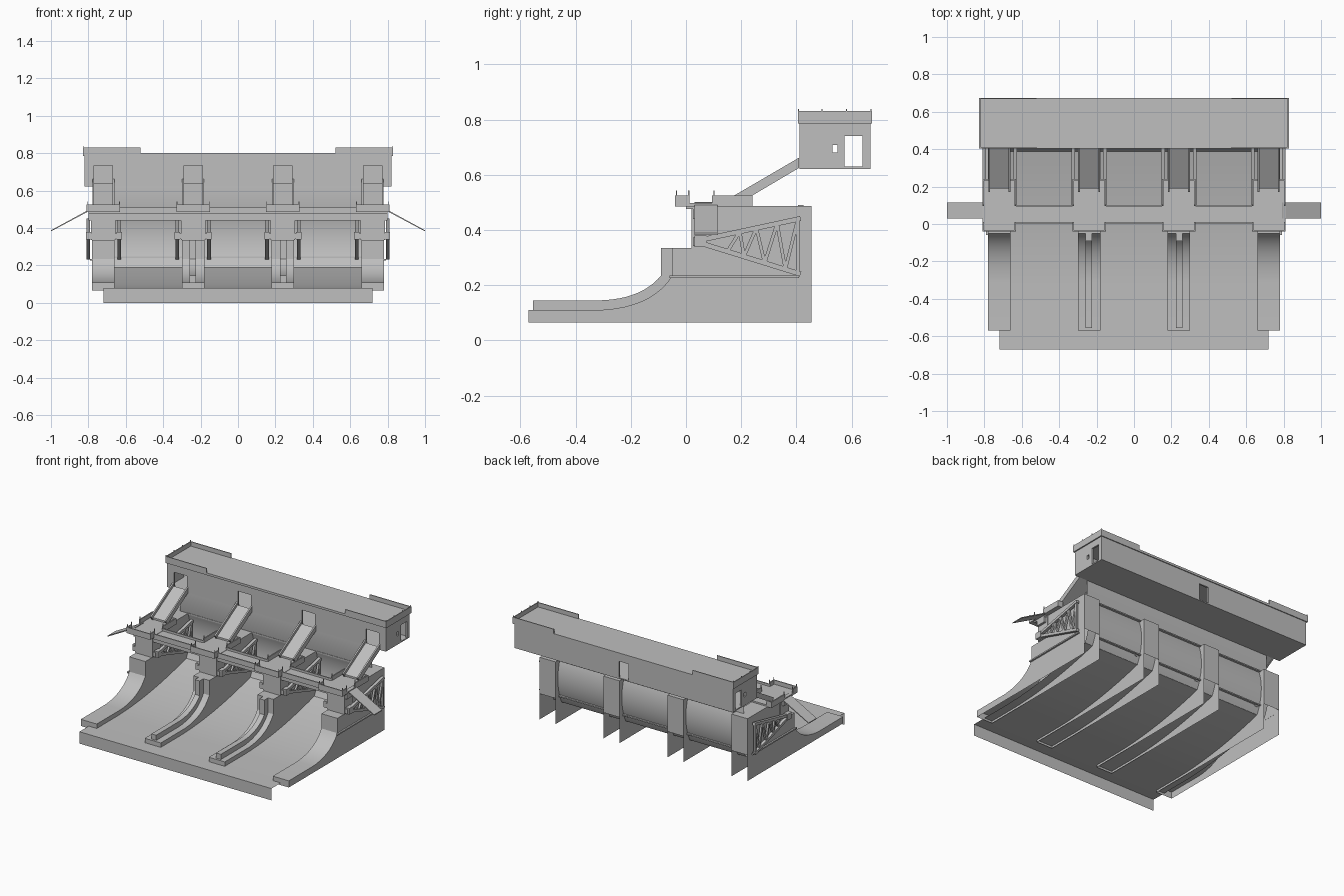
import bpy, bmesh, math
from mathutils import Vector

if "Cube" in bpy.data.objects:
    bpy.data.objects.remove(bpy.data.objects["Cube"], do_unlink=True)

concrete = bpy.data.materials.new("concrete_grey")
concrete.use_nodes = True
GREY = (0.52, 0.52, 0.52, 1)
concrete.diffuse_color = GREY
concrete.node_tree.nodes["Principled BSDF"].inputs["Base Color"].default_value = GREY


def finish(name, bm, smooth=False):
    me = bpy.data.meshes.new(name)
    bm.to_mesh(me)
    bm.free()
    me.materials.append(concrete)
    if smooth:
        me.shade_smooth()
        me.set_sharp_from_angle(angle=math.radians(30))
    ob = bpy.data.objects.new(name, me)
    bpy.context.collection.objects.link(ob)
    return ob


def add_box(bm, x0, x1, y0, y1, z0, z1):
    vs = bmesh.ops.create_cube(bm, size=1)["verts"]
    for v in vs:
        v.co = Vector(((x0 + x1) / 2 + v.co.x * (x1 - x0),
                       (y0 + y1) / 2 + v.co.y * (y1 - y0),
                       (z0 + z1) / 2 + v.co.z * (z1 - z0)))


def boxes(name, items):
    bm = bmesh.new()
    for b in items:
        add_box(bm, *b)
    return finish(name, bm)


def extrude(name, profile, x0, x1, caps=True, skip=(), close=True):
    """Sweep a (y, z) profile along x; edges listed in skip stay open."""
    bm = bmesh.new()
    a = [bm.verts.new((x0, y, z)) for y, z in profile]
    b = [bm.verts.new((x1, y, z)) for y, z in profile]
    n = len(profile)
    for i in range(n if close else n - 1):
        if i not in skip:
            j = (i + 1) % n
            bm.faces.new((a[i], a[j], b[j], b[i]))
    if caps:
        bm.faces.new(a[::-1])
        bm.faces.new(b)
        bmesh.ops.recalc_face_normals(bm, faces=bm.faces)
    return finish(name, bm, True)


def bend(p, c, q, n=12):
    """Quadratic curve from p to q pulled toward c."""
    return [tuple((1 - t) ** 2 * u + 2 * t * (1 - t) * v + t * t * w
                  for u, v, w in zip(p, c, q)) for t in [i / n for i in range(n + 1)]]


def add_beam(bm, x, p, q, w=0.012, depth=0.014):
    d = Vector((0, q[0] - p[0], q[1] - p[1]))
    vs = bmesh.ops.create_cube(bm, size=1)["verts"]
    along = d.normalized()
    across = Vector((0, -along.z, along.y))
    mid = Vector((x, (p[0] + q[0]) / 2, (p[1] + q[1]) / 2))
    for v in vs:
        c = v.co.copy()
        v.co = mid + along * c.y * d.length + across * c.z * w + Vector((c.x * depth, 0, 0))


PIERS = (-0.72, -0.24, 0.24, 0.72)
BAYS = (-0.48, 0, 0.48)

# Spillway floor: open sheet with a front lip
floor = [(-0.67, 0), (-0.67, 0.08)] + bend((-0.35, 0.08), (0.0, 0.085), (0.39, 0.19))
extrude("spillway", floor, -0.72, 0.72, caps=False, close=False)

# Curved gate wall, bulging upstream around the arm pivot
PIVOT, R = (0.06, 0.36), 0.37
angles = [math.radians(-27.5 + 47.5 * i / 16) for i in range(17)]
gate = [(PIVOT[0] + R * math.cos(a), PIVOT[1] + R * math.sin(a)) for a in angles]
extrude("gate_wall", gate + [(0.41, 0.625)], -0.72, 0.72, caps=False, close=False)
boxes("gate_seams", [(b - 0.18, b + 0.18, 0.405, 0.425, z, z + 0.008)
                     for b in BAYS for z in (0.24, 0.482)])

# Piers, open at the bottom and at the lower back
curve = bend((-0.31, 0.11), (-0.12, 0.12), (-0.05, 0.235))
pier = ([(0.455, 0.065), (-0.57, 0.065), (-0.57, 0.11)] + curve +
        [(-0.05, 0.335), (0.02, 0.335), (0.02, 0.487), (0.455, 0.487), (0.455, 0.24)])
for c in PIERS:
    extrude("pier", pier, c - 0.06, c + 0.06, skip=(0, len(pier) - 1))

# Raised ribs on the inner piers
rib = ([(0.0, 0.15), (-0.31, 0.09), (-0.555, 0.09), (-0.555, 0.145)] +
       bend((-0.31, 0.145), (-0.16, 0.15), (-0.09, 0.235)) +
       [(-0.09, 0.335), (0.0, 0.335)])
for s in (-1, 1):
    extrude("pier_rib", rib, s * 0.2425 - 0.018, s * 0.2425 + 0.018)
    boxes("side_ledge", [(s * 0.785 - 0.006, s * 0.785 + 0.006, -0.06, 0.41, 0.226, 0.235)])

# Pier head blocks and bearing caps
boxes("pier_heads", [(c - 0.065, c + 0.065, 0.02, 0.11, 0.335, 0.487) for c in PIERS])
boxes("bearing_caps", [(c - 0.085, c + 0.085, 0.025, 0.075, 0.342, 0.372) for c in PIERS])

# Radial arm trusses at both sides of each bay and on the outer walls
bm = bmesh.new()
top = lambda y: (y, 0.365 + (y - 0.06) * 0.215)
low = lambda y: (y, 0.350 - (y - 0.06) * 0.31)
arm_x = [b + s * 0.155 for b in BAYS for s in (-1, 1)] + [-0.8, 0.8]
stations = (0.15, 0.21, 0.285, 0.36)
for x in arm_x:
    add_beam(bm, x, top(0.04), top(0.415), 0.018, 0.02)
    add_beam(bm, x, low(0.04), low(0.415), 0.018, 0.02)
    for i, y in enumerate(stations):
        add_beam(bm, x, low(y), top(y + 0.045))
        if i:
            add_beam(bm, x, top(stations[i - 1] + 0.045), low(y))
    add_beam(bm, x, low(0.405), top(0.405))
    add_box(bm, x - 0.014, x + 0.014, 0.03, 0.075, 0.338, 0.38)
finish("gate_arms", bm)

# Service deck with girder, landings at the piers and kerbs over the bays
deck = [(-0.8, 0.8, 0.0, 0.1, 0.475, 0.495), (-0.8, 0.8, 0.025, 0.095, 0.44, 0.475)]
deck += [(c - 0.09, c + 0.09, -0.04, 0.24, 0.485, 0.497) for c in PIERS]
boxes("deck", deck)
boxes("bay_kerbs", [(b - 0.15, b + 0.15, y, y + 0.008, 0.495, 0.51)
                    for b in BAYS for y in (0.0, 0.094)])
walls = []
for c in PIERS:
    walls.append((c - 0.09, c + 0.09, -0.04, -0.033, 0.49, 0.525))
    for s in (-1, 1):
        e = c + s * 0.086
        walls += [(e - 0.004, e + 0.004, -0.04, 0.012, 0.49, 0.525),
                  (e - 0.004, e + 0.004, 0.095, 0.24, 0.49, 0.525),
                  (c + s * 0.07 - 0.018, c + s * 0.07 + 0.018, 0.233, 0.24, 0.49, 0.525)]
        walls += [(e - 0.002, e + 0.002, y, y + 0.004, 0.52, 0.542)
                  for y in (-0.036, 0.008, 0.1)]
boxes("landing_parapets", walls)

# Sloping side wings
for s in (-1, 1):
    bm = bmesh.new()
    pts = [(0.79, 0.502), (1.0, 0.388), (1.0, 0.382), (0.79, 0.494)]
    a = [bm.verts.new((s * x, 0.03, z)) for x, z in pts]
    b = [bm.verts.new((s * x, 0.115, z)) for x, z in pts]
    for i in range(4):
        bm.faces.new((a[i], a[i - 1], b[i - 1], b[i]))
    bm.faces.new(a)
    bm.faces.new(b[::-1])
    bmesh.ops.recalc_face_normals(bm, faces=bm.faces)
    finish("side_wing", bm)

# Stair ramps from the landings up to the house doors
for c in PIERS:
    extrude("ramp_floor", [(0.19, 0.5), (0.19, 0.512), (0.41, 0.642), (0.41, 0.627)],
            c - 0.055, c + 0.055)
    for s in (-1, 1):
        extrude("ramp_side", [(0.19, 0.495), (0.17, 0.522), (0.41, 0.662), (0.41, 0.625)],
                c + s * 0.054 - 0.005, c + s * 0.054 + 0.005)

# Gate house: thin walls split around their openings (start, end, sill, head)
HX, Y0, Y1, Z0, Z1, T = 0.82, 0.412, 0.668, 0.625, 0.79, 0.012


def wall(name, u0, u1, openings, place):
    parts, u = [], u0
    for a, b, sill, head in sorted(openings):
        parts += [(u, a, Z0, Z1), (a, b, head, Z1)]
        if sill > Z0:
            parts.append((a, b, Z0, sill))
        u = b
    parts.append((u, u1, Z0, Z1))
    boxes(name, [place(*p) for p in parts])


wall("house_front", -HX, HX, [(c - 0.05, c + 0.05, Z0, 0.735) for c in PIERS],
     lambda a, b, z, w: (a, b, Y0, Y0 + T, z, w))
wall("house_back", -HX, HX, [(-0.035, 0.035, Z0, 0.74)],
     lambda a, b, z, w: (a, b, Y1 - T, Y1, z, w))
for s in (-1, 1):
    wall("house_end", Y0 + T, Y1 - T,
         [(0.53, 0.548, 0.68, 0.708), (0.575, 0.64, Z0, 0.74)],
         lambda a, b, z, w: (s * (HX - T / 2) - T / 2, s * (HX - T / 2) + T / 2, a, b, z, w))
boxes("house_floor", [(-HX, HX, Y0, Y1, Z0 - 0.004, Z0 + 0.004)])
boxes("house_roof", [(-0.828, 0.828, 0.405, 0.674, 0.785, 0.8)])

# Roof parapets at both ends, with short posts
for s in (-1, 1):
    lo, hi = sorted((s * 0.52, s * 0.828))
    e = s * 0.825
    parts = [(lo, hi, 0.405, 0.411, 0.8, 0.83), (lo, hi, 0.668, 0.674, 0.8, 0.83),
             (e - 0.003, e + 0.003, 0.405, 0.674, 0.8, 0.83)]
    parts += [(e - 0.002, e + 0.002, y, y + 0.004, 0.83, 0.838)
              for y in (0.406, 0.49, 0.58, 0.668)]
    boxes("roof_parapet", parts)
